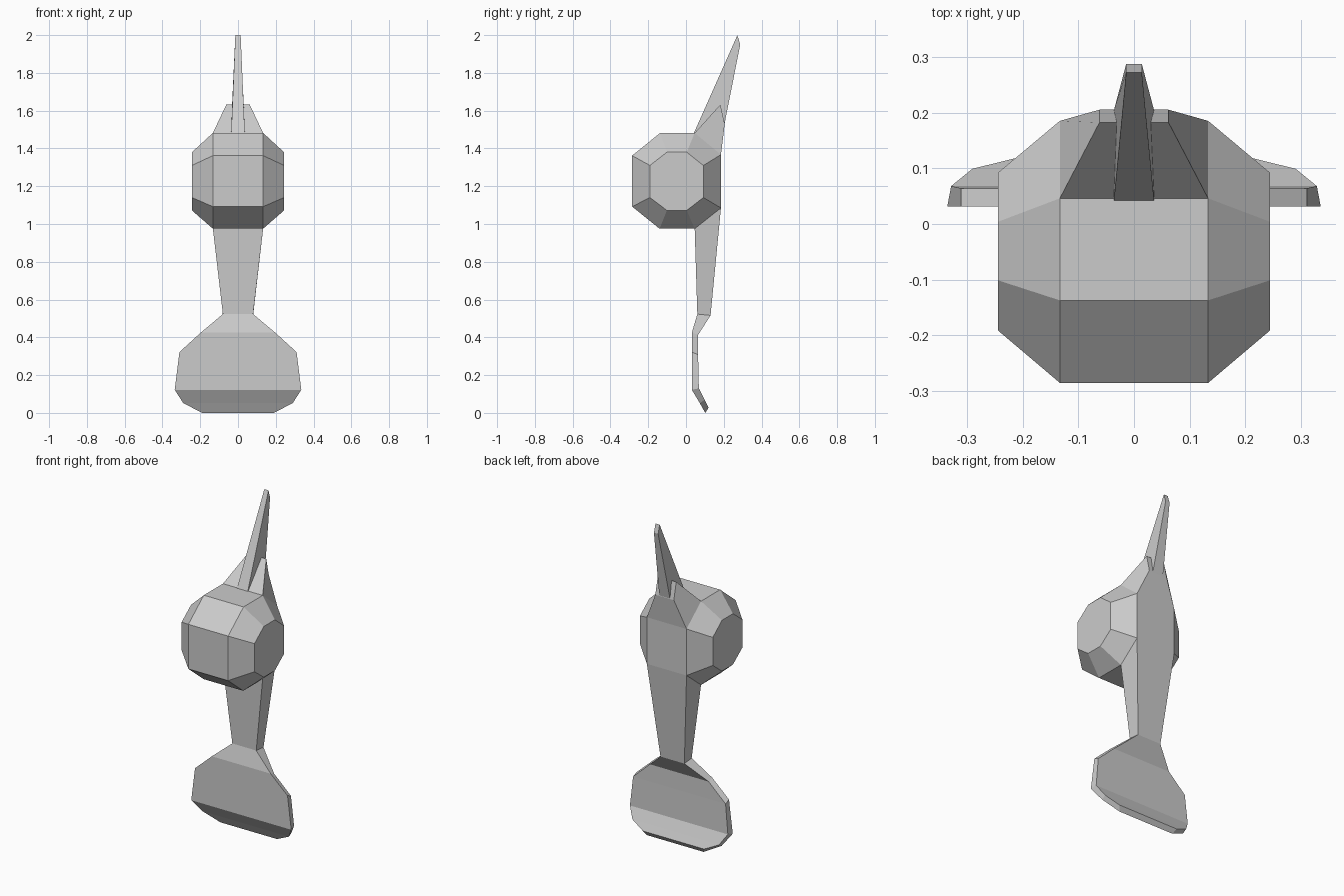
import bpy
import bmesh

if "Cube" in bpy.data.objects:
    bpy.data.objects.remove(bpy.data.objects["Cube"], do_unlink=True)

grey = bpy.data.materials.new("plain_grey")
grey.use_nodes = True
colour = (0.6, 0.6, 0.6, 1)
grey.diffuse_color = colour
grey.node_tree.nodes["Principled BSDF"].inputs["Base Color"].default_value = colour


def loft(name, rings, skip=(), start_cap=True, end_cap=True):
    """Join equal rings of points into a flat-shaded shell; skip holds (ring, side) openings."""
    bm = bmesh.new()
    loops = [[bm.verts.new(p) for p in ring] for ring in rings]
    count = len(loops[0])
    for r in range(len(loops) - 1):
        a, b = loops[r], loops[r + 1]
        for i in range(count):
            j = (i + 1) % count
            if (r, i) not in skip:
                bm.faces.new((a[i], a[j], b[j], b[i]))
    if start_cap:
        bm.faces.new(loops[0])
    if end_cap:
        bm.faces.new(loops[-1])
    bmesh.ops.recalc_face_normals(bm, faces=bm.faces)
    mesh = bpy.data.meshes.new(name)
    bm.to_mesh(mesh)
    bm.free()
    mesh.materials.append(grey)
    obj = bpy.data.objects.new(name, mesh)
    bpy.context.collection.objects.link(obj)
    return obj


def slab(x, front, back, x_back=None):
    """Four-sided ring mirrored in x, from a front and a back (y, z) point."""
    xb = x if x_back is None else x_back
    return [(-x, *front), (x, *front), (xb, *back), (-xb, *back)]


# Body: wide octagonal drum with bevelled ends, open where crown and tail grow out
wide = [(-0.285, 1.362), (-0.137, 1.482), (0.046, 1.482), (0.185, 1.367),
        (0.185, 1.085), (0.046, 0.975), (-0.14, 0.975), (-0.285, 1.092)]
small = [(-0.191, 1.31), (-0.101, 1.38), (0.004, 1.38), (0.092, 1.31),
         (0.092, 1.14), (0.004, 1.072), (-0.101, 1.072), (-0.191, 1.14)]
body_rings = [[(x, y, z) for y, z in outline]
              for x, outline in ((-0.244, small), (-0.133, wide), (0.133, wide), (0.244, small))]
loft("body", body_rings, skip={(1, 2), (1, 4)})

# Crown: tapered wedge rising from the upper back of the body
loft("crown", [slab(0.133, wide[2], wide[3]),
               slab(0.062, (0.182, 1.632), (0.205, 1.53))], start_cap=False)

# Horn: slim blade leaning backwards out of the crown
loft("horn", [slab(0.036, (0.042, 1.482), (0.204, 1.53)),
              slab(0.014, (0.272, 2.0), (0.287, 1.95))])

# Tail: tapering stalk that bends into a broad, thin fluke
loft("tail", [
    slab(0.133, wide[5], wide[4]),
    slab(0.08, (0.06, 0.523), (0.13, 0.516)),
    slab(0.197, (0.031, 0.425), (0.064, 0.413)),
    slab(0.31, (0.031, 0.322), (0.064, 0.308)),
    slab(0.335, (0.031, 0.122), (0.068, 0.13), 0.328),
    slab(0.29, (0.073, 0.052), (0.099, 0.068)),
    slab(0.19, (0.102, 0.0), (0.12, 0.028), 0.205),
], start_cap=False)
